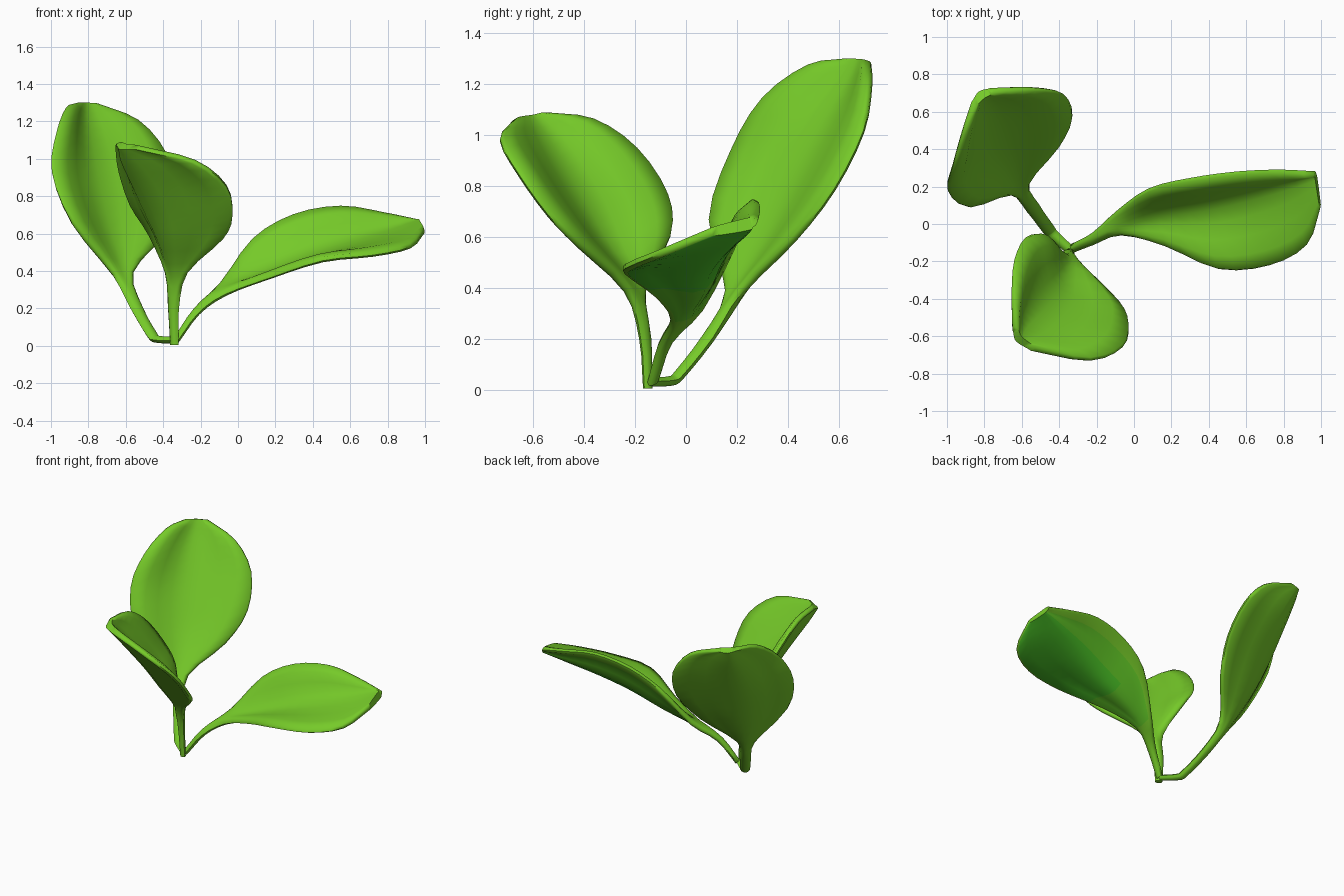
import bpy
import bmesh
from mathutils import Vector

default = bpy.data.objects.get("Cube")
if default:
    bpy.data.objects.remove(default, do_unlink=True)


def make_material(name, colour):
    mat = bpy.data.materials.new(name)
    mat.use_nodes = True
    mat.diffuse_color = (*colour, 1)
    mat.node_tree.nodes["Principled BSDF"].inputs["Base Color"].default_value = (*colour, 1)
    return mat


leaf_green = make_material("leaf_green", (0.18, 0.59, 0.022))
blend_green = make_material("blend_green", (0.12, 0.57, 0.02))
deep_green = make_material("deep_green", (0.07, 0.55, 0.02))

STEPS = 3      # loft sections between two control stations
ACROSS = 8     # faces across the blade


def resample(points):
    """Smooth curve through the control points."""
    pts = [Vector(p) for p in points]
    pts = [pts[0] * 2 - pts[1]] + pts + [pts[-1] * 2 - pts[-2]]
    out = []
    for a, b, c, d in zip(pts, pts[1:], pts[2:], pts[3:]):
        for i in range(STEPS):
            t = i / STEPS
            out.append(0.5 * (b * 2 + (c - a) * t + (a * 2 - b * 5 + c * 4 - d) * t * t
                              + (b * 3 - a - c * 3 + d) * t ** 3))
    out.append(pts[-2])
    return out


def underside_shade(row, station):
    """Material for the outer front of an underside, blending at its border."""
    if row < 0 or row > ACROSS * 0.75 or station < 0:
        return 0
    return 2 if row <= ACROSS * 0.55 and station > STEPS else 1


def make_leaf(name, stem, mid, left, right, stem_half=0.025, deep_underside=False):
    """Loft a cupped, solid blade and its stem along three rails."""
    stem = [Vector(p) for p in stem]
    across = (Vector(right[0]) - Vector(left[0])).normalized() * stem_half
    # the stem widens towards the blade
    sides = [across * (0.7 + 0.5 * i / len(stem)) for i in range(len(stem))]
    lefts = resample([p - s for p, s in zip(stem, sides)] + left)
    mids = resample(stem + mid)
    rights = resample([p + s for p, s in zip(stem, sides)] + right)
    count = len(mids)
    blade_start = len(stem) * STEPS

    bm = bmesh.new()
    rings = []
    for i in range(count):
        l, m, r = lefts[i], mids[i], rights[i]
        tangent = mids[min(i + 1, count - 1)] - mids[max(i - 1, 0)]
        normal = (r - l).cross(tangent).normalized()
        half = stem_half * min(1, 0.7 + 0.3 * i / blade_start)
        upper, lower = [], []
        for k in range(ACROSS + 1):
            s = 2 * k / ACROSS - 1
            # cupped in the middle, levelling out at the rim
            cup = 1 - (1 - s * s) ** 2.3
            p = m + (r - l) * (s / 2) + ((l + r) / 2 - m) * cup
            offset = normal * half * (1 - 0.35 * s * s)
            upper.append(bm.verts.new(p + offset))
            lower.append(bm.verts.new(p - offset))
        # rounded rim on both edges
        nose = (r - l).normalized() * half * 0.5
        rings.append(upper + [bm.verts.new(r + nose)] + lower[::-1] + [bm.verts.new(l - nose)])

    size = len(rings[0])
    for i in range(count - 1):
        for k in range(size):
            n = (k + 1) % size
            face = bm.faces.new((rings[i][k], rings[i][n], rings[i + 1][n], rings[i + 1][k]))
            if deep_underside:
                face.material_index = underside_shade(k - ACROSS - 2, i - blade_start)
    # close the base and the tip
    for ring in (rings[0], rings[-1]):
        for k in range(ACROSS):
            bm.faces.new((ring[k], ring[k + 1], ring[size - 3 - k], ring[size - 2 - k]))
        bm.faces.new((ring[ACROSS], ring[ACROSS + 1], ring[ACROSS + 2]))
        bm.faces.new((ring[0], ring[size - 2], ring[size - 1]))
    bmesh.ops.recalc_face_normals(bm, faces=bm.faces)

    mesh = bpy.data.meshes.new(name)
    bm.to_mesh(mesh)
    bm.free()
    for mat in (leaf_green, blend_green, deep_green) if deep_underside else (leaf_green,):
        mesh.materials.append(mat)
    obj = bpy.data.objects.new(name, mesh)
    bpy.context.collection.objects.link(obj)
    bpy.ops.object.select_all(action="DESELECT")
    obj.select_set(True)
    bpy.context.view_layer.objects.active = obj
    bpy.ops.object.shade_smooth_by_angle(angle=1.2)


# Tall leaf at the back, on a stem that starts flat along the ground
make_leaf(
    "back_leaf",
    stem=[(-0.34, -0.14, 0.03), (-0.43, -0.06, 0.035), (-0.46, -0.025, 0.06),
          (-0.54, 0.085, 0.2)],
    mid=[(-0.61, 0.19, 0.36), (-0.695, 0.335, 0.615), (-0.745, 0.445, 0.835),
         (-0.785, 0.55, 1.035), (-0.805, 0.645, 1.195), (-0.815, 0.69, 1.29)],
    left=[(-0.66, 0.165, 0.38), (-0.88, 0.1, 0.66), (-0.985, 0.185, 0.93),
          (-0.96, 0.31, 1.14), (-0.91, 0.49, 1.27), (-0.86, 0.64, 1.295)],
    right=[(-0.57, 0.22, 0.39), (-0.41, 0.42, 0.59), (-0.34, 0.575, 0.79),
           (-0.39, 0.69, 1.02), (-0.54, 0.72, 1.2), (-0.76, 0.715, 1.29)])

# Upright leaf at the front, leaning away from the centre
make_leaf(
    "front_leaf",
    stem=[(-0.34, -0.15, 0.005), (-0.345, -0.16, 0.2)],
    mid=[(-0.335, -0.2, 0.38), (-0.39, -0.33, 0.585), (-0.44, -0.405, 0.72),
         (-0.505, -0.485, 0.855), (-0.58, -0.56, 0.985), (-0.615, -0.615, 1.065)],
    left=[(-0.28, -0.23, 0.39), (-0.09, -0.42, 0.57), (-0.04, -0.535, 0.69),
          (-0.07, -0.65, 0.85), (-0.24, -0.722, 0.985), (-0.54, -0.67, 1.06)],
    right=[(-0.38, -0.17, 0.39), (-0.47, -0.07, 0.6), (-0.57, -0.08, 0.76),
           (-0.63, -0.2, 0.94), (-0.645, -0.37, 1.055), (-0.64, -0.56, 1.08)])

# Low leaf reaching out to the left side
make_leaf(
    "left_leaf",
    stem=[(-0.33, -0.13, 0.03), (-0.22, -0.08, 0.185)],
    mid=[(-0.08, -0.01, 0.295), (0.14, 0.05, 0.385), (0.38, 0.08, 0.47),
         (0.6, 0.13, 0.54), (0.82, 0.19, 0.6), (0.975, 0.24, 0.65)],
    left=[(-0.09, 0.06, 0.325), (0.08, 0.18, 0.56), (0.3, 0.235, 0.69),
          (0.55, 0.27, 0.735), (0.78, 0.28, 0.7), (0.97, 0.27, 0.66)],
    right=[(-0.07, -0.05, 0.28), (0.17, -0.11, 0.37), (0.45, -0.23, 0.46),
           (0.72, -0.21, 0.49), (0.92, -0.1, 0.535), (0.995, 0.1, 0.62)],
    deep_underside=True)
